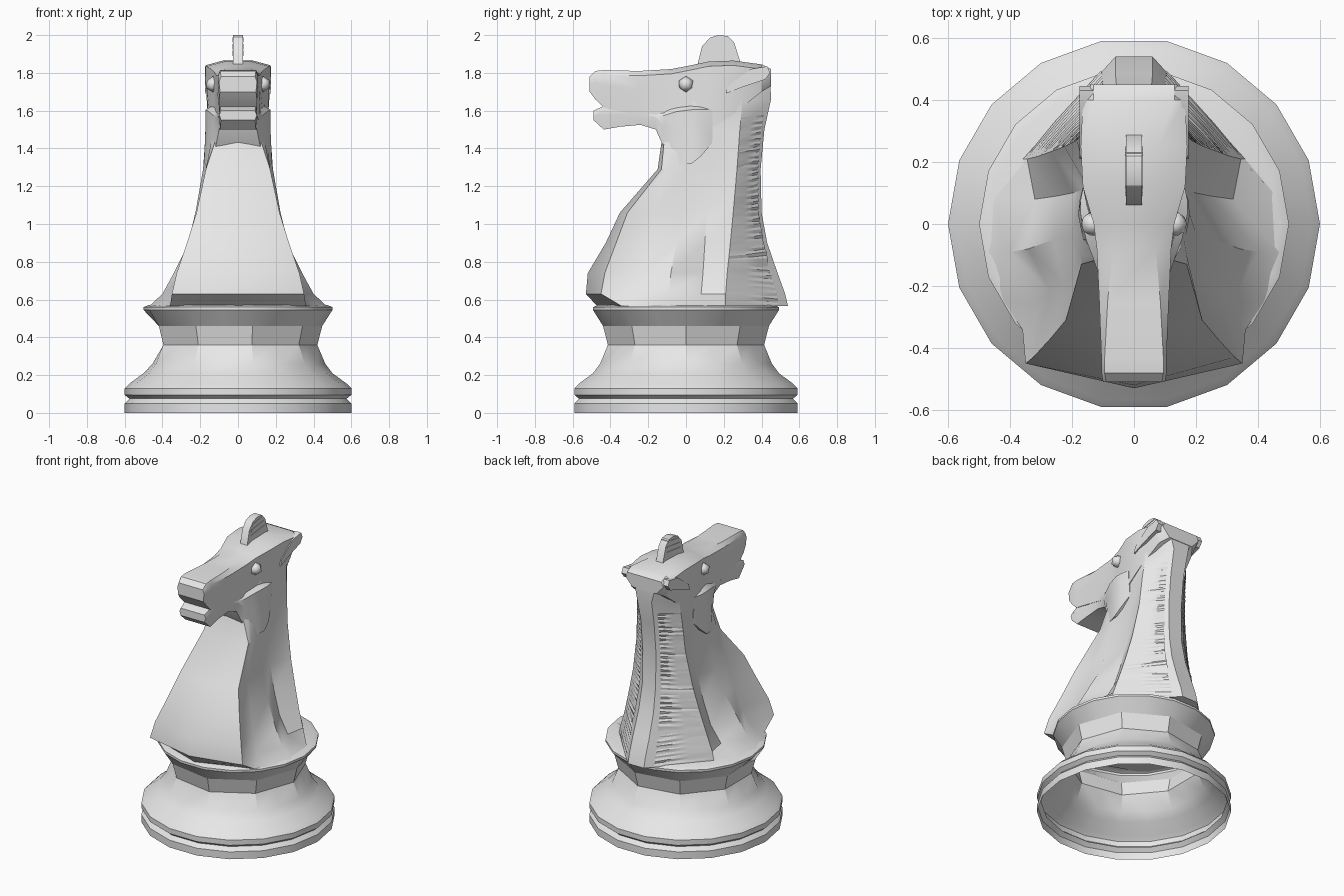
import bpy, bmesh, math, random
from mathutils import Vector

random.seed(4)
cube = bpy.data.objects.get("Cube")
if cube:
    bpy.data.objects.remove(cube, do_unlink=True)

stone = bpy.data.materials.new("light_grey")
stone.use_nodes = True
GREY = (0.8, 0.8, 0.8, 1)
stone.diffuse_color = GREY
stone.node_tree.nodes["Principled BSDF"].inputs["Base Color"].default_value = GREY


def finish(bm, name, angle=28):
    bmesh.ops.recalc_face_normals(bm, faces=bm.faces)
    mesh = bpy.data.meshes.new(name)
    bm.to_mesh(mesh)
    bm.free()
    ob = bpy.data.objects.new(name, mesh)
    bpy.context.collection.objects.link(ob)
    mesh.materials.append(stone)
    bpy.ops.object.select_all(action='DESELECT')
    bpy.context.view_layer.objects.active = ob
    ob.select_set(True)
    bpy.ops.object.shade_smooth_by_angle(angle=math.radians(angle))
    return ob


def loft(name, rings, first=True, last=True, angle=28):
    """Skin closed rings of equal length and cap the ends."""
    bm = bmesh.new()
    rows = [[bm.verts.new(p) for p in ring] for ring in rings]
    n = len(rows[0])
    for a, b in zip(rows, rows[1:]):
        for i in range(n):
            j = (i + 1) % n
            bm.faces.new((a[i], a[j], b[j], b[i]))
    if first:
        bm.faces.new(rows[0])
    if last:
        bm.faces.new(rows[-1])
    return finish(bm, name, angle)


def plate(name, outline, x0, x1):
    return loft(name, [[(x, y, z) for y, z in outline] for x in (x0, x1)])


# Hollow turned base, open underneath; the waist has half as many sides
SIDES = 18
CHORD = math.cos(math.tau / SIDES)
PROFILE = [(.6, 0, 1), (.6, .05, 1), (.575, .075, 1), (.6, .095, 1), (.6, .13, 1),
           (.575, .155, 1), (.5, .21, 1), (.462, .26, .98), (.42, .36, CHORD),
           (.446, .46, CHORD), (.5, .545, 1), (.5, .56, 1), (.47, .572, 1)]


def base_ring(radius, z, odd_scale):
    ring = []
    for i in range(SIDES):
        r = radius * (odd_scale if i % 2 else 1)
        a = math.tau * i / SIDES
        ring.append((r * math.cos(a), r * math.sin(a), z))
    return ring


loft("base", [base_ring(*p) for p in PROFILE], first=False, angle=24)

# Neck: height, front y, then half outline
# (chest corner, groove, ridge, hollow, mane front, mane back)
NECK = [
    (.565, -.47, (.36, -.34), (.42, -.25), (.47, -.09), (.46, .09), (.36, .21), (.06, .54)),
    (.63, -.53, (.35, -.45), (.32, -.25), (.40, -.09), (.32, .08), (.345, .21), (.06, .525)),
    (.74, -.52, (.325, -.43), (.27, -.22), (.34, -.08), (.25, .09), (.31, .218), (.06, .485)),
    (.90, -.425, (.27, -.37), (.23, -.19), (.26, -.05), (.20, .1), (.265, .235), (.055, .43)),
    (1.06, -.35, (.22, -.31), (.19, -.17), (.20, -.03), (.165, .11), (.225, .25), (.05, .40)),
    (1.29, -.15, (.17, -.13), (.17, -.1), (.17, 0), (.15, .12), (.185, .27), (.05, .395)),
    (1.5, -.12, (.10, -.11), (.13, -.07), (.15, .01), (.15, .13), (.17, .285), (.05, .415)),
    (1.66, -.05, (.08, -.04), (.12, 0), (.14, .05), (.15, .15), (.155, .3), (.055, .45)),
    (1.81, -.05, (.08, -.04), (.11, 0), (.13, .05), (.14, .15), (.14, .3), (.09, .445)),
]


def neck_ring(row):
    z, front, half = row[0], row[1], row[2:]
    return ([(0, front, z)] + [(x, y, z) for x, y in half]
            + [(-x, y, z) for x, y in reversed(half)])


loft("neck", [neck_ring(r) for r in NECK], angle=34)


def neck_point(z, index):
    """Point on one long edge of the neck at a height."""
    for a, b in zip(NECK, NECK[1:]):
        if a[0] <= z <= b[0]:
            t = (z - a[0]) / (b[0] - a[0])
            p, q = Vector(a[index]), Vector(b[index])
            return Vector((*p.lerp(q, t), z))


# Ribbed mane panels on both rear flanks
RIBS = 64
for side, label in ((1, "left"), (-1, "right")):
    bm = bmesh.new()
    rows = []
    for i in range(RIBS + 1):
        z = .59 + .97 * i / RIBS
        m, k = neck_point(z, 6), neck_point(z, 7)
        out = Vector((k.y - m.y, m.x - k.x, 0)).normalized()
        row = []
        for j, t in enumerate((.0, .35, .65, .86)):
            bump = 0 if j == 0 else (.001 if i % 2 else .006) + random.uniform(0, .003)
            p = m.lerp(k, t) + out * bump
            p.z += (.02 if z > .8 else -.02) * t + random.uniform(-.003, .003)
            row.append(bm.verts.new((side * p.x, p.y, p.z)))
        rows.append(row)
    for a, b in zip(rows, rows[1:]):
        for j in range(3):
            bm.faces.new((a[j], a[j + 1], b[j + 1], b[j]))
    finish(bm, label + "_mane", 25)


def head_ring(y, top, bottom, w_top, w_mid, w_low):
    mid = top * .6 + bottom * .4
    half = [(w_top, top), (w_mid, top - .025), (w_mid, mid), (w_low, bottom)]
    return [(x, y, z) for x, z in half] + [(-x, y, z) for x, z in reversed(half)]


# Skull and muzzle: y, top, bottom, half widths at top, middle, bottom
HEAD = [
    (-.51, 1.78, 1.70, .09, .10, .095), (-.48, 1.81, 1.66, .095, .105, .10),
    (-.435, 1.815, 1.615, .095, .105, .10), (-.25, 1.81, 1.575, .085, .112, .10),
    (-.08, 1.82, 1.52, .07, .12, .12), (0, 1.835, 1.50, .07, .13, .14),
    (.12, 1.86, 1.50, .07, .165, .155), (.25, 1.865, 1.58, .08, .172, .16),
    (.40, 1.845, 1.70, .13, .165, .13), (.45, 1.82, 1.73, .13, .14, .09),
]
loft("head", [head_ring(*r) for r in HEAD])

# Lower jaw running back into the deep cheek
JAW = [
    (-.49, 1.60, 1.55, .09, .10, .09), (-.435, 1.625, 1.50, .095, .10, .095),
    (-.35, 1.625, 1.515, .085, .095, .09), (-.24, 1.62, 1.525, .09, .10, .09),
    (-.16, 1.60, 1.50, .10, .115, .10), (-.115, 1.60, 1.40, .11, .13, .12),
    (-.05, 1.62, 1.31, .12, .155, .165), (.03, 1.63, 1.32, .13, .172, .18),
    (.08, 1.63, 1.36, .13, .172, .175), (.14, 1.63, 1.43, .12, .16, .15),
]
loft("jaw", [head_ring(*r) for r in JAW])

# Forelock between the ears, with fine strands
LOCK = [(.06, 1.84), (.085, 1.94), (.125, 1.985), (.17, 2.0), (.22, 1.995), (.255, 1.96), (.29, 1.85)]
plate("forelock", LOCK, -.026, .026)
for i in range(3):
    z = 1.89 + .035 * i
    strand = [(.09 + .012 * i, z), (.25 - .01 * i, z + .02), (.25 - .01 * i, z + .028), (.09 + .012 * i, z + .01)]
    plate("forelock_strand", strand, -.029, .029)

# Laid-back ears and round eyes
EAR = [(.21, 1.69), (.22, 1.73), (.34, 1.82), (.43, 1.835), (.445, 1.80), (.42, 1.765), (.30, 1.725)]
for side, label in ((1, "left"), (-1, "right")):
    plate(label + "_ear", EAR, side * .13, side * .176)
    bm = bmesh.new()
    bmesh.ops.create_icosphere(bm, subdivisions=1, radius=.043)
    bmesh.ops.translate(bm, verts=bm.verts, vec=(side * .132, 0, 1.74))
    finish(bm, label + "_eye", 50)
